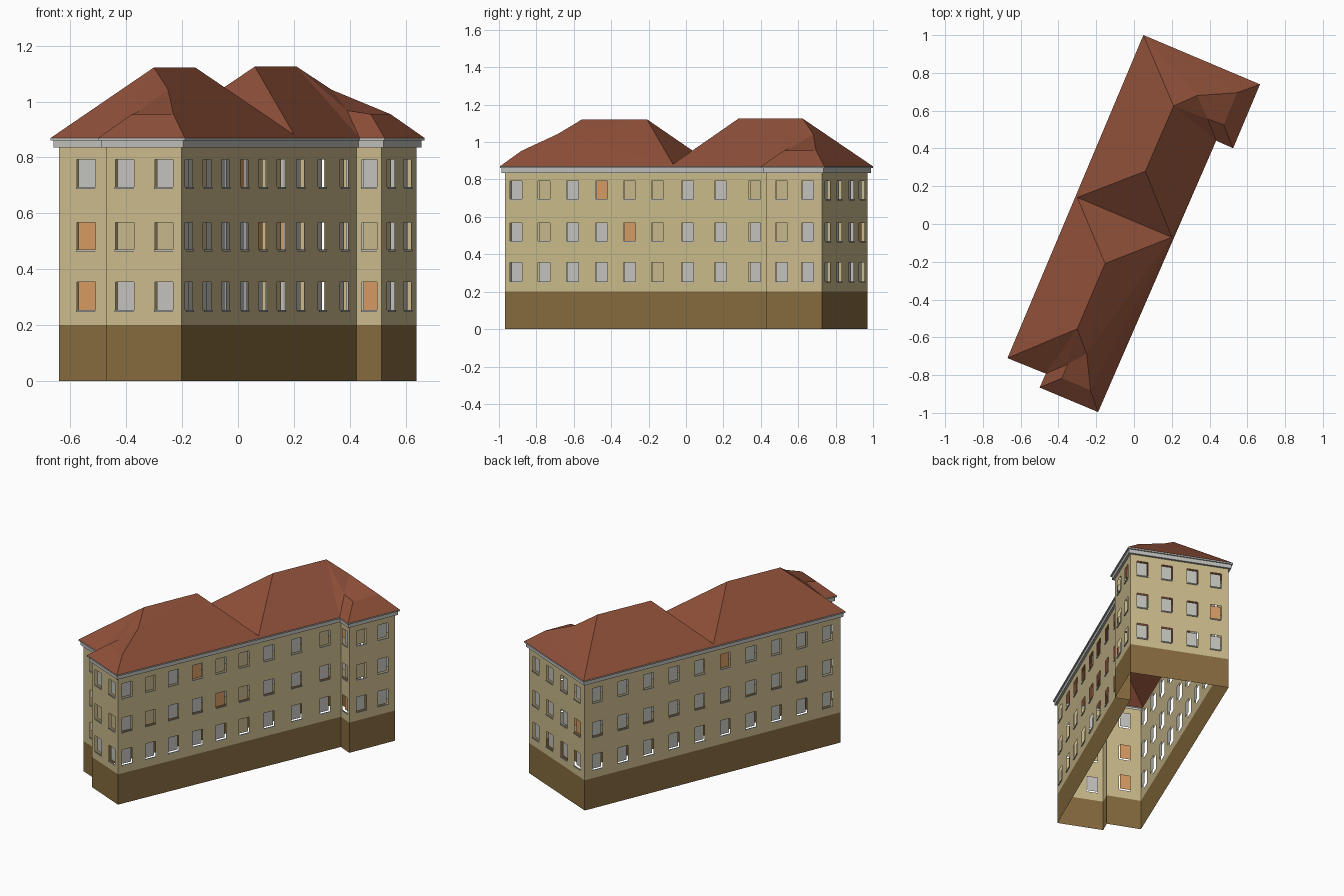
import bpy, bmesh
from mathutils import Vector

if "Cube" in bpy.data.objects:
    bpy.data.objects.remove(bpy.data.objects["Cube"])

def material(name, rgb):
    m = bpy.data.materials.new(name)
    lin = [((c / 255 + 0.055) / 1.055) ** 2.4 for c in rgb]
    m.diffuse_color = (*lin, 1)
    m.use_nodes = True
    m.node_tree.nodes["Principled BSDF"].inputs["Base Color"].default_value = m.diffuse_color
    return m

BASE = material("plinth brown", (134, 107, 62))
WALL = material("wall cream", (203, 187, 140))
ROOF = material("roof tile red", (142, 79, 57))
TRIM = material("cornice grey", (190, 190, 187))
GREY = material("glass grey", (196, 195, 190))
TAN = material("curtain tan", (200, 184, 140))
ORANGE = material("lit window orange", (214, 155, 100))

def finish(name, bm, mats):
    bmesh.ops.remove_doubles(bm, verts=bm.verts, dist=0.0003)
    me = bpy.data.meshes.new(name)
    bm.to_mesh(me)
    bm.free()
    for m in mats:
        me.materials.append(m)
    ob = bpy.data.objects.new(name, me)
    bpy.context.collection.objects.link(ob)
    return ob

def world(u, v, z=0.0):
    """Building axes (u along, v across) to world."""
    return Vector((0.388 * u + 0.922 * v, 0.922 * u - 0.388 * v, z))

def add_face(bm, pts, mat=0):
    f = bm.faces.new([bm.verts.new(p) for p in pts])
    f.material_index = mat
    return f

# Eave outline, counter-clockwise
eave = {"A": (-0.914, -0.342), "I": (-0.911, -0.123), "H": (-0.9915, -0.125),
        "G": (-0.991, 0.211), "E": (0.575, 0.230), "D": (0.573, 0.328),
        "C": (0.940, 0.328), "B": (0.941, -0.342)}
outline = [world(*p) for p in eave.values()]

def offset(poly, d):
    n = len(poly)
    nor = []
    for i in range(n):
        e = (poly[(i + 1) % n] - poly[i]).normalized()
        nor.append(Vector((e.y, -e.x, 0)))
    return [p + (nor[i - 1] + nor[i]) * (d / (1 + nor[i - 1].dot(nor[i])))
            for i, p in enumerate(poly)]

walls = offset(outline, -0.022)
band = offset(outline, -0.008)

# Roof: two hipped halves, each with a small wing at its outer end
R = {k: world(*p, 0.87) for k, p in eave.items()}
R.update({
    "R1a": world(-0.628, -0.062, 1.122), "R1b": world(-0.252, -0.060, 1.122),
    "R2a": world(0.281, -0.053, 1.125), "R2b": world(0.657, -0.049, 1.125),
    "W": world(0.013, -0.331, 0.882), "F": world(0.013, 0.212, 0.882),
    "K": world(-0.729, 0.035, 1.043), "L": world(-0.900, 0.129, 0.953),
    "S1": world(-0.820, -0.035, 0.968), "T1": world(-0.900, -0.035, 0.953),
    "M": world(0.757, 0.045, 1.042), "N": world(0.852, 0.233, 0.955),
    "S2": world(0.663, 0.144, 0.968), "T2": world(0.668, 0.234, 0.955)})
roof_faces = ["A W R1b R1a", "W B R2b R2a", "A B W",               # west slopes
              "F W R2a", "F R1b W",                                # middle valley
              "A R1a K S1 I", "H I S1 T1", "G H T1 L", "L T1 S1 K",  # south end
              "G L K R1a R1b F", "F R2a R2b M S2 E", "G F E",      # east slopes
              "E S2 T2 D", "D T2 N C", "S2 M N T2", "B C N M R2b"]  # north end
bm = bmesh.new()
rv = {k: bm.verts.new(p) for k, p in R.items()}
for names in roof_faces:
    bm.faces.new([rv[k] for k in names.split()])
bmesh.ops.triangulate(bm, faces=[f for f in bm.faces if len(f.verts) > 4])
for f in bm.faces:
    f.normal_update()
    if f.normal.z < 0:
        f.normal_flip()
finish("roof", bm, [ROOF])

# Cornice: stepped rings up to the eave
def at(poly, z):
    return [Vector((p.x, p.y, z)) for p in poly]

rings = [at(walls, 0.835), at(band, 0.835), at(band, 0.861),
         at(outline, 0.861), at(outline, 0.87)]
bm = bmesh.new()
n = len(outline)
for lo, hi in zip(rings, rings[1:]):
    for i in range(n):
        j = (i + 1) % n
        add_face(bm, [lo[i], lo[j], hi[j], hi[i]])
finish("cornice", bm, [TRIM])

# Walls with open window holes, recessed panes and sills
ROWS = [(0.695, 0.793), (0.470, 0.567), (0.255, 0.355)]
ZCUTS = [0, 0.2] + sorted(z for r in ROWS for z in r) + [0.84]

def by_axis(i, axis, values):
    a, b = walls[i][axis], walls[(i + 1) % n][axis]
    return [(v - a) / (b - a) for v in values]

layout = {
    0: by_axis(0, 0, [-0.543]),
    2: by_axis(2, 0, [-0.405, -0.264]),
    3: by_axis(3, 1, [-0.908, -0.758, -0.608, -0.453, -0.303,
                      -0.153, 0.008, 0.185, 0.367]),
    4: by_axis(4, 0, [0.47]),
    5: by_axis(5, 1, [0.51, 0.65]),
    6: [0.12, 0.37, 0.63, 0.87],
    7: [(k + 0.5) / 10 for k in range(10)]}
# (wall, row, window) of the coloured panes
lit = {(0, 1, 0), (0, 2, 0), (3, 0, 3), (3, 1, 4), (4, 2, 0), (6, 1, 3), (7, 0, 5)}
curtain = {(2, 1, 0), (2, 1, 1), (4, 1, 0), (3, 0, 1), (3, 0, 4), (3, 0, 5),
           (3, 1, 1), (3, 1, 5), (3, 2, 5), (3, 0, 8), (5, 0, 0), (5, 1, 0)}

wall_bm, pane_bm, sill_bm = bmesh.new(), bmesh.new(), bmesh.new()
for i in range(n):
    p, q = walls[i], walls[(i + 1) % n]
    length = (q - p).length
    d = (q - p) / length
    out = Vector((d.y, -d.x, 0))
    half = 0.029 if i == 4 else 0.035
    spans = [(t * length - half, t * length + half) for t in layout.get(i, [])]
    cuts = [0] + [s for sp in spans for s in sp] + [length]

    def pt(s, z, o=0.0):
        return p + d * s + out * o + Vector((0, 0, z))

    def quad(bm, s0, s1, z0, z1, o, mat=0):
        add_face(bm, [pt(s0, z0, o), pt(s1, z0, o), pt(s1, z1, o), pt(s0, z1, o)], mat)

    for s0, s1 in zip(cuts, cuts[1:]):
        for z0, z1 in zip(ZCUTS, ZCUTS[1:]):
            if not ((s0, s1) in spans and (z0, z1) in ROWS):
                quad(wall_bm, s0, s1, z0, z1, 0, 0 if z1 <= 0.2 else 1)
    for k, (s0, s1) in enumerate(spans):
        for r, (z0, z1) in enumerate(ROWS):
            key = (i, r, k)
            quad(pane_bm, s0, s1, z0, z1, -0.015,
                 2 if key in lit else 1 if key in curtain else 0)
            # sill: thin ledge under the opening
            a, b, zb = s0 - 0.002, s1 + 0.002, z0 - 0.007
            quad(sill_bm, a, b, zb, z0, 0.005)
            add_face(sill_bm, [pt(a, z0, 0.005), pt(b, z0, 0.005), pt(b, z0), pt(a, z0)])
            add_face(sill_bm, [pt(a, zb), pt(b, zb), pt(b, zb, 0.005), pt(a, zb, 0.005)])

finish("walls", wall_bm, [BASE, WALL])
finish("window_panes", pane_bm, [GREY, TAN, ORANGE])
finish("window_sills", sill_bm, [TRIM])
